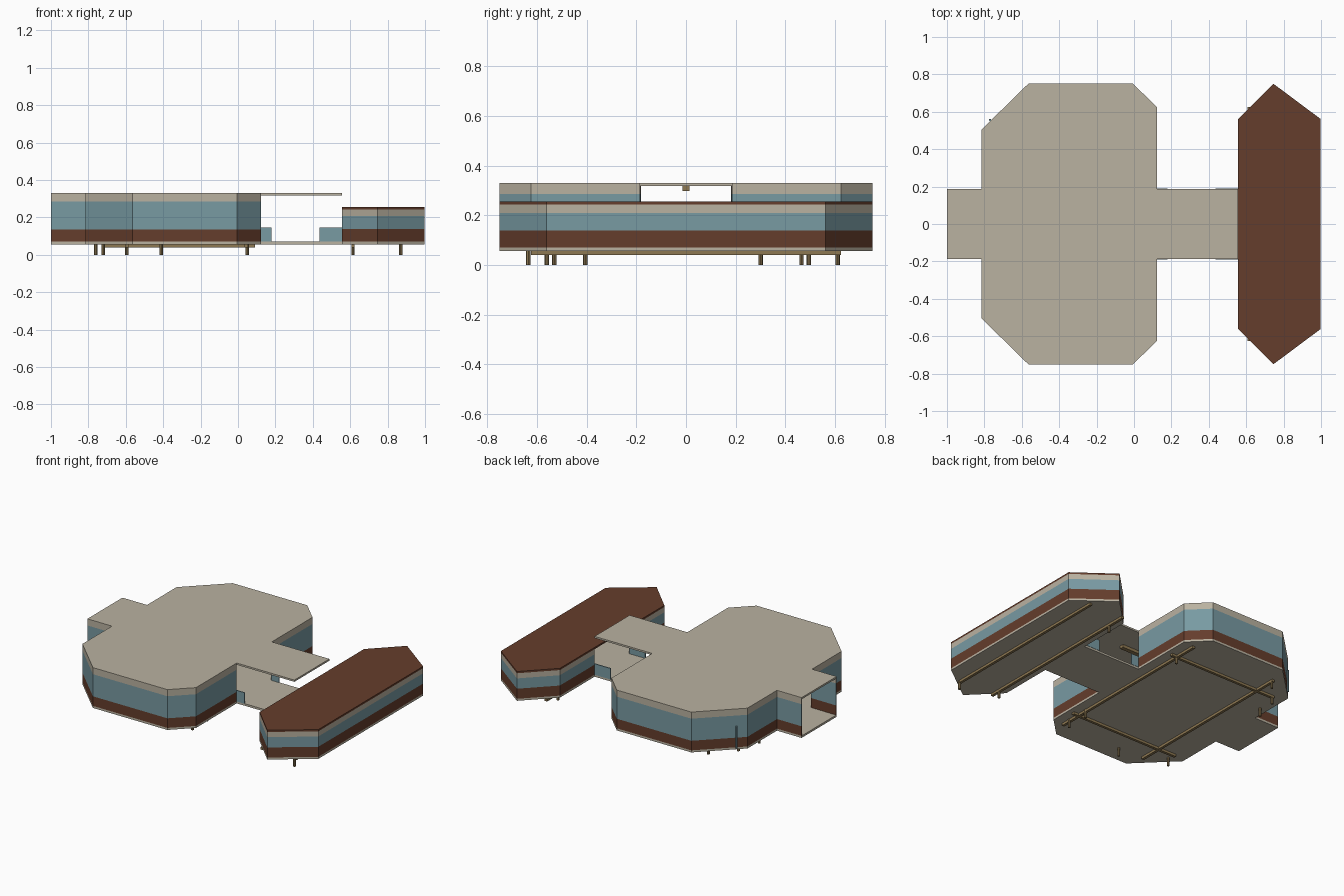
import bpy
import bmesh
import math

if "Cube" in bpy.data.objects:
    bpy.data.objects.remove(bpy.data.objects["Cube"])


def material(name, rgb):
    m = bpy.data.materials.new(name)
    m.diffuse_color = (*rgb, 1)
    m.use_nodes = True
    m.node_tree.nodes["Principled BSDF"].inputs["Base Color"].default_value = m.diffuse_color
    return m


BEIGE = material("beige panel", (0.49, 0.445, 0.355))
BROWN = material("brown panel", (0.13, 0.047, 0.025))
GLASS = material("blue glass", (0.19, 0.325, 0.365))
TAN = material("tan support", (0.27, 0.19, 0.085))


def finish(name, bm, mats):
    me = bpy.data.meshes.new(name)
    bm.to_mesh(me)
    bm.free()
    for m in mats:
        me.materials.append(m)
    ob = bpy.data.objects.new(name, me)
    bpy.context.collection.objects.link(ob)
    return ob


def slab(name, half, z0, z1, mat):
    """Flat plate from the +y half of a symmetric outline."""
    ring = half + [(x, -y) for x, y in reversed(half)]
    bm = bmesh.new()
    f = bm.faces.new([bm.verts.new((x, y, z0)) for x, y in ring])
    ext = bmesh.ops.extrude_face_region(bm, geom=[f])["geom"]
    verts = [v for v in ext if isinstance(v, bmesh.types.BMVert)]
    bmesh.ops.translate(bm, verts=verts, vec=(0, 0, z1 - z0))
    bmesh.ops.recalc_face_normals(bm, faces=bm.faces)
    return finish(name, bm, [mat])


def banded_wall(name, path, levels):
    """Thin wall along a path, striped by height and mirrored across y."""
    bm = bmesh.new()
    rows = [[bm.verts.new((x, y, z)) for x, y in path] for z in levels]
    for k in range(len(levels) - 1):
        for i in range(len(path) - 1):
            f = bm.faces.new((rows[k][i], rows[k + 1][i],
                              rows[k + 1][i + 1], rows[k][i + 1]))
            f.material_index = k
    ob = finish(name, bm, [BROWN, GLASS, BEIGE])
    s = ob.modifiers.new("thickness", 'SOLIDIFY')
    s.thickness = 0.006
    s.offset = -1
    m = ob.modifiers.new("mirror", 'MIRROR')
    m.use_axis = (False, True, False)
    return ob


def box(name, x0, x1, y0, y1, z0, z1, mat):
    bm = bmesh.new()
    bmesh.ops.create_cube(bm, size=1)
    for v in bm.verts:
        v.co = ((x0 + x1) / 2 + v.co.x * (x1 - x0),
                (y0 + y1) / 2 + v.co.y * (y1 - y0),
                (z0 + z1) / 2 + v.co.z * (z1 - z0))
    return finish(name, bm, [mat])


def post(name, x, y, z0, z1, r, mat):
    bm = bmesh.new()
    bmesh.ops.create_cone(bm, cap_ends=True, segments=8, radius1=r, radius2=r, depth=z1 - z0)
    bmesh.ops.translate(bm, verts=bm.verts, vec=(x, y, (z0 + z1) / 2))
    return finish(name, bm, [mat])


# Main hall with end vestibule, open at both ends, plus the bridge to the wing
hall = [(-1, 0.188), (-0.815, 0.188), (-0.815, 0.505), (-0.565, 0.75),
        (-0.005, 0.75), (0.122, 0.625), (0.122, 0.188)]
bridge = hall + [(0.555, 0.188)]
slab("hall_floor", bridge, 0.056, 0.07, BEIGE)
slab("hall_roof", bridge, 0.318, 0.33, BEIGE)
banded_wall("hall_walls", hall, (0.07, 0.135, 0.285, 0.318))

# Long side wing with pointed ends, open where the bridge meets it
wing = [(0.555, 0.188), (0.555, 0.56), (0.745, 0.75), (0.997, 0.562), (0.997, 0)]
slab("wing_floor", wing[1:4], 0.056, 0.07, BEIGE)
slab("wing_roof", wing[1:4], 0.243, 0.255, BROWN)
banded_wall("wing_walls", wing, (0.07, 0.138, 0.208, 0.243))

# Low glass rails on both sides of the bridge
for side in (-1, 1):
    y = side * 0.187
    for x0, x1 in ((0.122, 0.18), (0.435, 0.555)):
        box("bridge_rail", x0, x1, y - 0.003, y + 0.003, 0.07, 0.145, GLASS)

# Ceiling beam and slim pole on the diagonal wall
box("ceiling_beam", -0.8, 0.1, -0.014, 0.014, 0.298, 0.318, TAN)
post("wall_pole", -0.77, 0.557, 0.065, 0.215, 0.006, GLASS)

# Floor bearers
for x in (-0.595, 0.045, 0.615, 0.87):
    box("long_bearer", x - 0.009, x + 0.009, -0.625, 0.625, 0.04, 0.056, TAN)
for y in (-0.475, 0.465):
    box("cross_bearer", -0.73, 0.09, y - 0.009, y + 0.009, 0.04, 0.056, TAN)

# Short ground posts
for x, y in ((-0.41, -0.635), (-0.76, 0.3), (-0.72, -0.53), (-0.595, 0.61),
             (0.05, -0.56), (0.05, 0.465), (0.615, -0.56), (0.615, 0.495),
             (0.87, -0.635), (-0.72, 0.465), (0.05, -0.405)):
    post("ground_post", x, y, 0, 0.056, 0.009, TAN)
